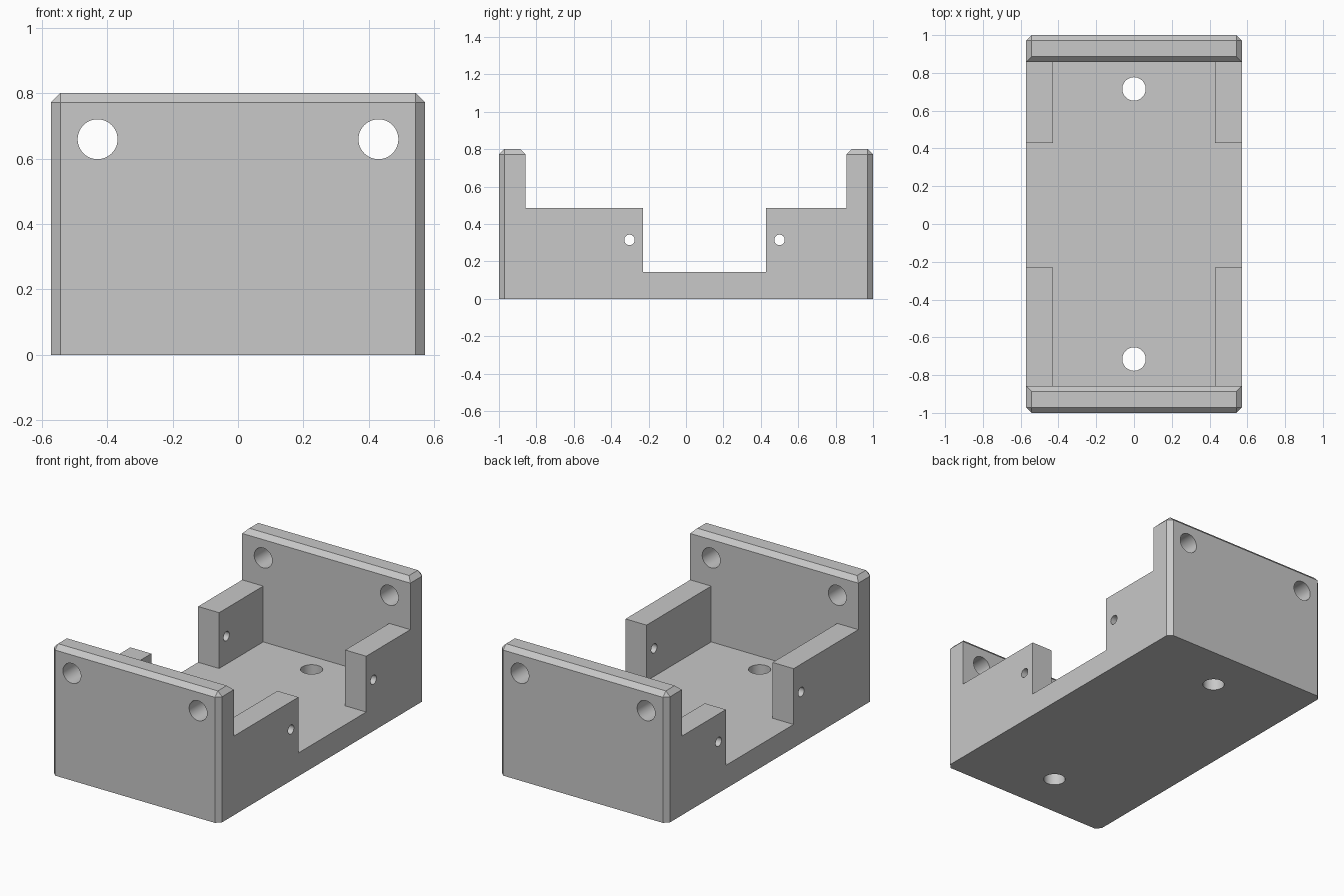
import bpy, bmesh, math
from mathutils import Matrix

cube = bpy.data.objects.get("Cube")
if cube:
    bpy.data.objects.remove(cube, do_unlink=True)

# Main dimensions
HALF_W, HALF_L, HEIGHT = 0.5715, 1.0, 0.8
WALL, CHAMFER = 0.143, 0.0285
FLOOR, SIDE_TOP = 0.143, 0.486
GAP_FRONT, GAP_BACK = -0.229, 0.429
INNER = HALF_L - WALL

grey = bpy.data.materials.new("plain grey")
grey.use_nodes = True
colour = (0.58, 0.58, 0.58, 1)
grey.diffuse_color = colour
grey.node_tree.nodes["Principled BSDF"].inputs["Base Color"].default_value = colour


def make_object(name, bm):
    bmesh.ops.recalc_face_normals(bm, faces=bm.faces)
    mesh = bpy.data.meshes.new(name)
    bm.to_mesh(mesh)
    bm.free()
    mesh.materials.append(grey)
    obj = bpy.data.objects.new(name, mesh)
    bpy.context.collection.objects.link(obj)
    return obj


def cut(target, cutter):
    cutter.hide_render = True
    mod = target.modifiers.new("cut", "BOOLEAN")
    mod.operation = "DIFFERENCE"
    mod.solver = "EXACT"
    mod.object = cutter
    bpy.ops.object.select_all(action="DESELECT")
    bpy.context.view_layer.objects.active = target
    target.select_set(True)
    bpy.ops.object.modifier_apply(modifier=mod.name)
    bpy.data.objects.remove(cutter, do_unlink=True)


# Side outline: tall ends, lower side walls and the open gap, drawn across the width
outline = [(-HALF_L, 0), (HALF_L, 0), (HALF_L, HEIGHT), (INNER, HEIGHT),
           (INNER, SIDE_TOP), (GAP_BACK, SIDE_TOP), (GAP_BACK, FLOOR),
           (GAP_FRONT, FLOOR), (GAP_FRONT, SIDE_TOP), (-INNER, SIDE_TOP),
           (-INNER, HEIGHT), (-HALF_L, HEIGHT)]
bm = bmesh.new()
face = bm.faces.new([bm.verts.new((-HALF_W, y, z)) for y, z in outline])
swept = bmesh.ops.extrude_face_region(bm, geom=[face])["geom"]
bmesh.ops.translate(bm, vec=(2 * HALF_W, 0, 0),
                    verts=[v for v in swept if isinstance(v, bmesh.types.BMVert)])
bmesh.ops.recalc_face_normals(bm, faces=bm.faces)


# Chamfer the rims of the end walls and the four outer uprights
def is_chamfered(edge):
    a, b = (v.co for v in edge.verts)
    rim = min(a.z, b.z) > HEIGHT - 0.001
    upright = abs(a.z - b.z) > 0.1 and min(abs(a.y), abs(b.y)) > HALF_L - 0.001
    return rim or upright


bmesh.ops.bevel(bm, geom=[e for e in bm.edges if is_chamfered(e)], offset=CHAMFER,
                segments=1, profile=0.5, affect="EDGES", clamp_overlap=False)
body = make_object("bracket_body", bm)

# Hollow between the side walls
bm = bmesh.new()
bmesh.ops.create_cube(bm, size=1, matrix=Matrix.Translation((0, 0, FLOOR + 0.5))
                      @ Matrix.Diagonal((2 * (HALF_W - WALL), 2 * INNER, 1, 1)))
cut(body, make_object("pocket_cutter", bm))
bm = bmesh.new()
bm.from_mesh(body.data)
bmesh.ops.remove_doubles(bm, verts=bm.verts, dist=0.0001)
bmesh.ops.dissolve_limit(bm, angle_limit=math.radians(1), verts=bm.verts, edges=bm.edges)
bm.to_mesh(body.data)
bm.free()

# Round holes through the end walls, side walls and floor
bm = bmesh.new()


def hole(radius, depth, centre, axis):
    turn = {"X": Matrix.Rotation(math.pi / 2, 4, "Y"),
            "Y": Matrix.Rotation(math.pi / 2, 4, "X"),
            "Z": Matrix.Identity(4)}[axis]
    bmesh.ops.create_cone(bm, cap_ends=True, segments=48, radius1=radius, radius2=radius,
                          depth=depth, matrix=Matrix.Translation(centre) @ turn)


for side in (-1, 1):
    hole(0.061, 2.4, (side * 0.429, 0, 0.659), "Y")
    hole(0.062, 0.4, (0, side * 0.715, FLOOR / 2), "Z")
for y in (-0.302, 0.5):
    hole(0.028, 1.4, (0, y, 0.315), "X")
cut(body, make_object("hole_cutter", bm))

# Smooth hole walls, crisp edges elsewhere
bpy.context.view_layer.objects.active = body
body.select_set(True)
bpy.ops.object.shade_smooth_by_angle(angle=math.radians(30))
